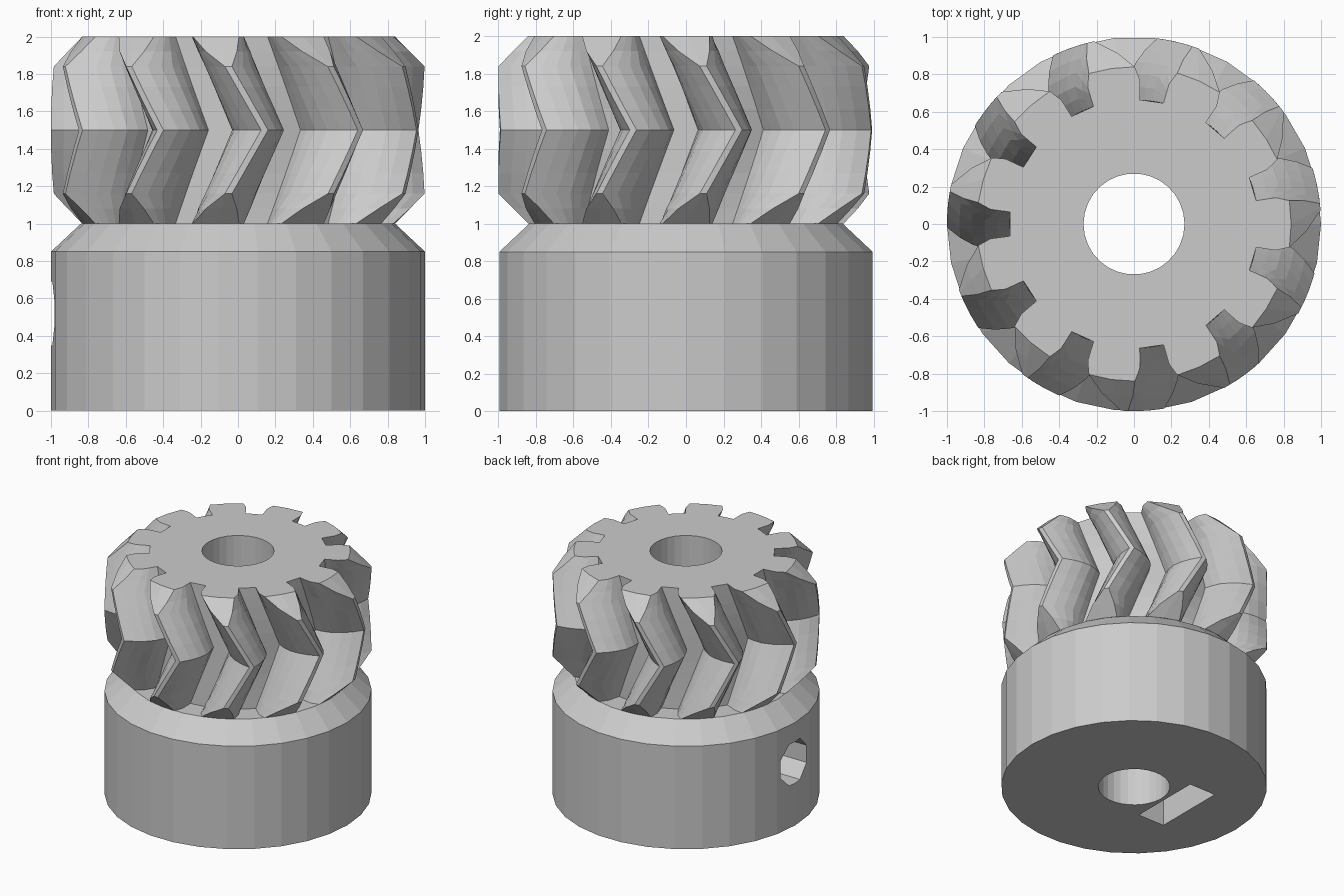
import bpy
import bmesh
from math import pi, cos, sin
from mathutils import Matrix

cube = bpy.data.objects.get("Cube")
if cube:
    bpy.data.objects.remove(cube, do_unlink=True)

grey = bpy.data.materials.new("light grey")
grey.use_nodes = True
grey.diffuse_color = (0.6, 0.6, 0.6, 1)
grey.node_tree.nodes["Principled BSDF"].inputs["Base Color"].default_value = (0.6, 0.6, 0.6, 1)


def add_object(name, bm):
    bmesh.ops.recalc_face_normals(bm, faces=bm.faces)
    mesh = bpy.data.meshes.new(name)
    bm.to_mesh(mesh)
    bm.free()
    mesh.materials.append(grey)
    obj = bpy.data.objects.new(name, mesh)
    bpy.context.collection.objects.link(obj)
    return obj


def loft(name, sections):
    """Skin a stack of closed sections and cap both ends."""
    bm = bmesh.new()
    rings = [[bm.verts.new(p) for p in s] for s in sections]
    n = len(rings[0])
    for low, high in zip(rings, rings[1:]):
        for i in range(n):
            j = (i + 1) % n
            bm.faces.new((low[i], low[j], high[j], high[i]))
    bm.faces.new(rings[0][::-1])
    bm.faces.new(rings[-1])
    return add_object(name, bm)


def circle(radius, z, sides=30):
    return [(radius * cos(2 * pi * i / sides), radius * sin(2 * pi * i / sides), z)
            for i in range(sides)]


def cut(target, cutter):
    cutter.hide_render = True
    mod = target.modifiers.new("cut", "BOOLEAN")
    mod.operation = "DIFFERENCE"
    mod.solver = "EXACT"
    mod.object = cutter
    bpy.context.view_layer.objects.active = target
    bpy.ops.object.modifier_apply(modifier=mod.name)
    bpy.data.objects.remove(cutter, do_unlink=True)


# Gear tooth shape: half angle of the gap at each radius
TEETH = 11
PITCH = 2 * pi / TEETH
ROOT, CHAMFER_R = 0.665, 0.84
GAP = [(ROOT, 0.097), (0.77, 0.102), (0.84, 0.137), (0.92, 0.195), (1.0, 0.267)]


def gap_angle(r):
    for (r0, a0), (r1, a1) in zip(GAP, GAP[1:]):
        if r <= r1:
            return a0 + (a1 - a0) * (r - r0) / (r1 - r0)
    return GAP[-1][1]


def gear_section(z):
    offset = abs(z - 1.5)
    tip = min(1.0, CHAMFER_R + 0.5 - offset)
    centre = pi + PITCH / 2 * (1 - offset / 0.5)
    radii = [ROOT + (tip - ROOT) * t / 5 for t in range(6)]
    flank = [(r, gap_angle(r)) for r in radii]
    gap = [(r, -a) for r, a in reversed(flank)] + flank + [(tip, PITCH / 2)]
    return [(r * cos(centre + k * PITCH + a), r * sin(centre + k * PITCH + a), z)
            for k in range(TEETH) for r, a in gap]


# Herringbone gear, mirrored about its middle
half = [0.5, 0.42, 0.34, 0.23, 0.11]
levels = [1.5 - h for h in half] + [1.5] + [1.5 + h for h in reversed(half)]
gear = loft("herringbone_gear", [gear_section(z) for z in levels])
cut(gear, loft("gear_bore_cutter", [circle(0.27, 0.9), circle(0.27, 2.1)]))

# Hub with a bevelled shoulder
hub = loft("hub", [circle(1, 0), circle(1, 0.85), circle(CHAMFER_R, 1)])
cut(hub, loft("hub_bore_cutter", [circle(0.27, -0.1), circle(0.27, 1.1)]))

# Set screw hole running from the side into the bore
screw = []
for x in (-1.2, -0.1):
    screw.append([(x, 0.185 * cos(pi / 8 + i * pi / 4), 0.52 + 0.185 * sin(pi / 8 + i * pi / 4))
                  for i in range(8)])
cut(hub, loft("screw_hole_cutter", screw))

# Captive nut slot open at the bottom
bm = bmesh.new()
bmesh.ops.create_cube(bm, size=1, matrix=Matrix.Translation((-0.42, 0, 0.35))
                      @ Matrix.Diagonal((0.24, 0.6, 0.9, 1)))
cut(hub, add_object("nut_slot_cutter", bm))
